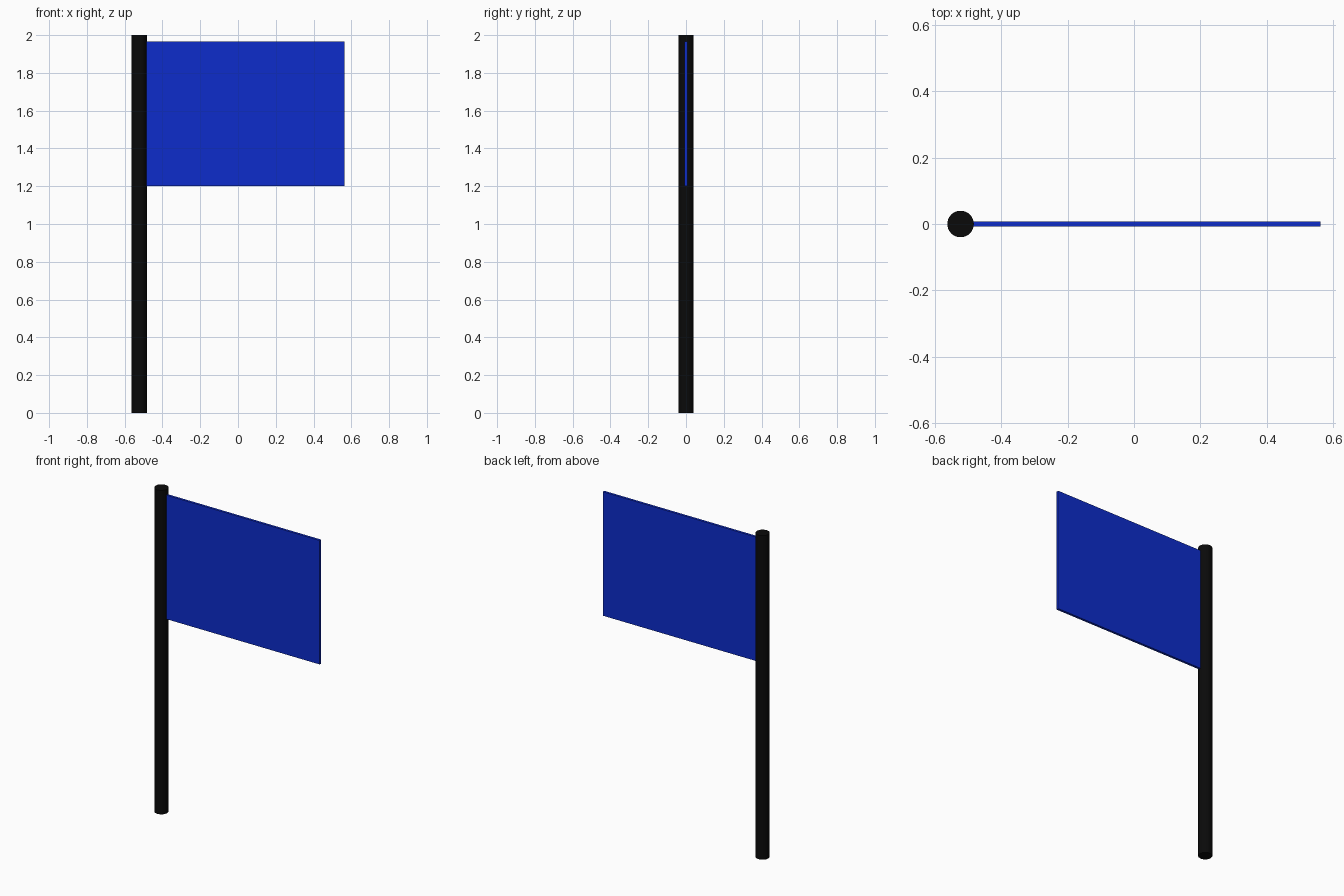
import bpy
from math import radians

if "Cube" in bpy.data.objects:
    bpy.data.objects.remove(bpy.data.objects["Cube"])


def paint(obj, name, rgb):
    mat = bpy.data.materials.new(name)
    mat.diffuse_color = (*rgb, 1.0)
    mat.use_nodes = True
    mat.node_tree.nodes["Principled BSDF"].inputs["Base Color"].default_value = mat.diffuse_color
    obj.data.materials.append(mat)


POLE_X, POLE_R, HALF_WIDTH = -0.523, 0.04, 0.563

# Round pole, full height
bpy.ops.mesh.primitive_cylinder_add(vertices=32, radius=POLE_R, depth=2.0,
                                    location=(POLE_X, 0, 1.0))
pole = bpy.context.object
pole.name = "pole"
bpy.ops.object.shade_smooth_by_angle(angle=radians(30))
paint(pole, "black", (0.003, 0.003, 0.003))

# Thin flat flag, its inner edge set slightly into the pole
x0, x1 = POLE_X + POLE_R - 0.01, HALF_WIDTH
z0, z1 = 1.20, 1.965
bpy.ops.mesh.primitive_cube_add(size=1, location=((x0 + x1) / 2, 0, (z0 + z1) / 2))
flag = bpy.context.object
flag.name = "flag"
flag.scale = (x1 - x0, 0.015, z1 - z0)
bpy.ops.object.transform_apply(location=False, rotation=False, scale=True)
paint(flag, "blue", (0.004, 0.025, 0.6))
